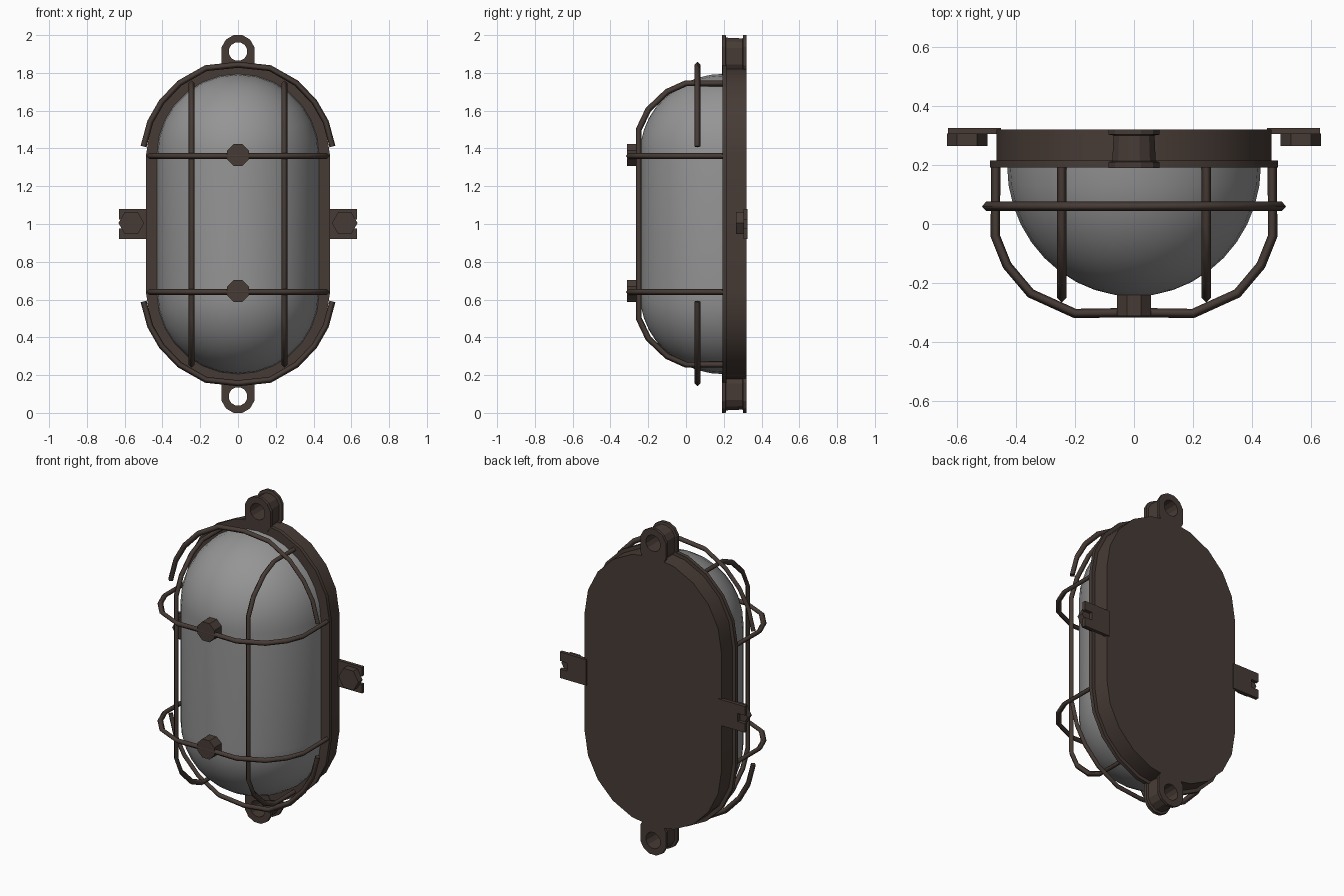
import bpy, bmesh
from math import sin, cos, pi
from mathutils import Matrix

if "Cube" in bpy.data.objects:
    bpy.data.objects.remove(bpy.data.objects["Cube"], do_unlink=True)


def material(name, rgb, rough):
    m = bpy.data.materials.new(name)
    m.use_nodes = True
    m.diffuse_color = (*rgb, 1)
    b = m.node_tree.nodes["Principled BSDF"]
    b.inputs["Base Color"].default_value = (*rgb, 1)
    b.inputs["Roughness"].default_value = rough
    return m


IRON = material("dark brown iron", (0.063, 0.044, 0.036), 0.7)
GLASS = material("grey glass", (0.3, 0.3, 0.305), 0.5)
MID = 1.0      # height of the lamp centre
HALF = 0.365   # half length of the straight sides


def finish(name, bm, mat, smooth=None):
    bmesh.ops.remove_doubles(bm, verts=bm.verts, dist=0.0005)
    bmesh.ops.recalc_face_normals(bm, faces=bm.faces)
    me = bpy.data.meshes.new(name)
    bm.to_mesh(me)
    bm.free()
    me.materials.append(mat)
    ob = bpy.data.objects.new(name, me)
    bpy.context.collection.objects.link(ob)
    if smooth:
        bpy.ops.object.select_all(action='DESELECT')
        ob.select_set(True)
        bpy.context.view_layer.objects.active = ob
        bpy.ops.object.shade_smooth_by_angle(angle=smooth)
    return ob


def loft(name, loops, mat, cap_first=False, cap_last=False, ring=False, smooth=None):
    """Skin a row of closed loops; ring joins the last loop to the first."""
    bm = bmesh.new()
    rows = [[bm.verts.new(p) for p in loop] for loop in loops]
    pairs = list(zip(rows, rows[1:])) + ([(rows[-1], rows[0])] if ring else [])
    for a, b in pairs:
        for i in range(len(a)):
            j = (i + 1) % len(a)
            bm.faces.new((a[i], a[j], b[j], b[i]))
    if cap_first:
        bm.faces.new(rows[0])
    if cap_last:
        bm.faces.new(rows[-1])
    return finish(name, bm, mat, smooth)


def stadium(r, y, n=10):
    """Upright outline with two round ends."""
    pts = []
    for side in (0, 1):
        zc = MID + (HALF if side == 0 else -HALF)
        for k in range(n + 1):
            a = pi * (side + k / n)
            pts.append((r * cos(a), y, zc + r * sin(a)))
    return pts


def bar(name, points, radius=0.016):
    """Four-sided cage wire along a path."""
    cu = bpy.data.curves.new(name, 'CURVE')
    cu.dimensions = '3D'
    cu.bevel_depth = radius
    cu.bevel_resolution = 0
    cu.use_fill_caps = True
    sp = cu.splines.new('POLY')
    sp.points.add(len(points) - 1)
    for p, co in zip(sp.points, points):
        p.co = (*co, 1)
    cu.materials.append(IRON)
    ob = bpy.data.objects.new(name, cu)
    bpy.context.collection.objects.link(ob)
    bpy.ops.object.select_all(action='DESELECT')
    ob.select_set(True)
    bpy.context.view_layer.objects.active = ob
    bpy.ops.object.convert(target='MESH')


def stud(name, x, z, y0, y1, r, sides):
    """Short prism lying along y."""
    bm = bmesh.new()
    bmesh.ops.create_cone(bm, cap_ends=True, segments=sides, radius1=r, radius2=r,
                          depth=y1 - y0, matrix=Matrix.Translation((x, (y0 + y1) / 2, z))
                          @ Matrix.Rotation(pi / 2, 4, 'X') @ Matrix.Rotation(pi / sides, 4, 'Z'))
    finish(name, bm, IRON)


# Housing with closed back and an open front flange
housing = [(0.465, 0.32), (0.465, 0.215), (0.487, 0.215), (0.487, 0.192),
           (0.42, 0.192), (0.42, 0.225)]
loft("housing", [stadium(r, y) for r, y in housing], IRON, cap_first=True, smooth=0.5)

# Rounded glass cover
STEPS = 10
loft("glass_cover", [stadium(0.43 * cos(k / STEPS * pi / 2), 0.2 - 0.445 * sin(k / STEPS * pi / 2), 14)
                     for k in range(STEPS + 1)], GLASS, smooth=0.7)

# Eyelets at top and bottom, each with a recessed waist
eyelet = [(0.09, 0.32), (0.09, 0.303), (0.072, 0.3), (0.076, 0.213),
          (0.09, 0.21), (0.09, 0.19), (0.05, 0.19), (0.05, 0.32)]
for label, s in (("top", 1), ("bottom", -1)):
    loops = []
    for r, y in eyelet:
        drop = 0.05 if r > 0.06 else 0
        angles = [2 * pi * (k + 0.5) / 12 for k in range(12)]
        loops.append([(r * cos(a), y, MID + s * (0.913 + r * sin(a) - (drop if sin(a) < 0 else 0)))
                      for a in angles])
    loft(label + "_eyelet", loops, IRON, ring=True)

# Side tabs with an open slot, and their bolts
for label, s in (("left", 1), ("right", -1)):
    outline = [(0.45, 0.08), (0.63, 0.08), (0.63, 0.025), (0.58, 0.025)]
    outline += [(x, -z) for x, z in reversed(outline)]
    loft(label + "_tab", [[(s * x, y, MID + z) for x, z in outline] for y in (0.305, 0.326)],
         IRON, cap_first=True, cap_last=True)
    stud(label + "_bolt", s * 0.565, MID + 0.005, 0.265, 0.306, 0.068, 6)

# Horizontal cage bars and the bosses on them
half_hoop = [(0.468, 0.205), (0.47, -0.04), (0.43, -0.14), (0.35, -0.235), (0.2, -0.303)]
hoop = half_hoop + [(0, -0.3)] + [(-x, y) for x, y in reversed(half_hoop)]
for label, s in (("upper", 1), ("lower", -1)):
    z = MID + s * 0.36
    bar(label + "_cage_hoop", [(x, y, z) for x, y in hoop])
    stud(label + "_boss", 0, z + 0.005, -0.312, -0.225, 0.062, 8)

# Vertical cage bars
half_rail = [(0.205, 0.745), (0.0, 0.745), (-0.1, 0.7), (-0.2, 0.605), (-0.25, 0.5)]
rail = half_rail + [(y, -z) for y, z in reversed(half_rail)]
for label, x in (("left", 0.245), ("right", -0.245)):
    bar(label + "_cage_rail", [(x, y, MID + z) for y, z in rail])

# Loose arcs around both round ends
half_arc = [(0.5, 0.41), (0.465, 0.54), (0.405, 0.645), (0.31, 0.745), (0.17, 0.825)]
arc = half_arc + [(0, 0.843)] + [(-x, z) for x, z in reversed(half_arc)]
for label, s in (("top", 1), ("bottom", -1)):
    bar(label + "_cage_arc", [(x, 0.06, MID + s * z) for x, z in arc])
